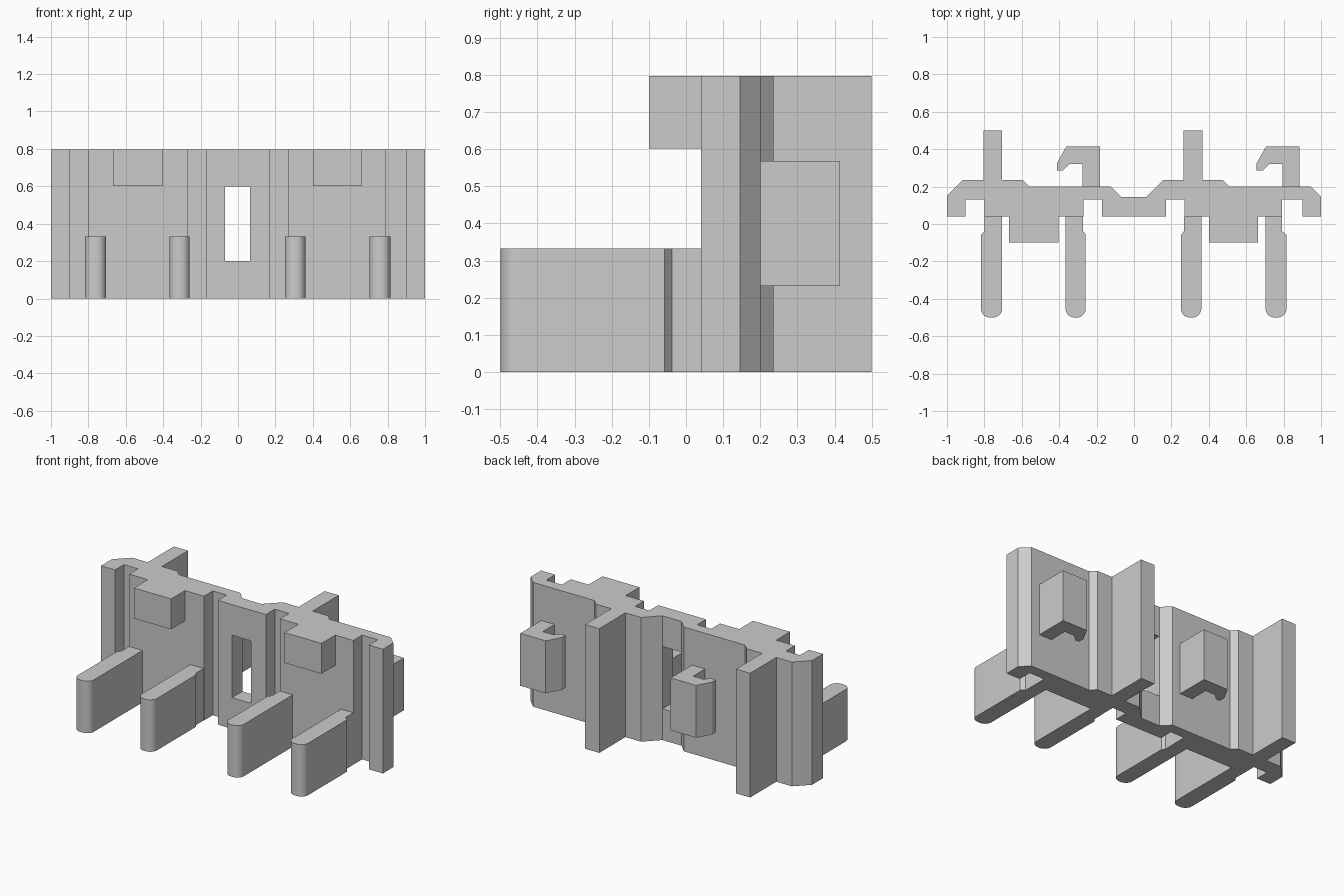
import bpy, bmesh, math

cube = bpy.data.objects.get("Cube")
if cube:
    bpy.data.objects.remove(cube, do_unlink=True)

grey = bpy.data.materials.new("light grey")
grey.use_nodes = True
colour = (0.6, 0.6, 0.6, 1)
grey.diffuse_color = colour
grey.node_tree.nodes["Principled BSDF"].inputs["Base Color"].default_value = colour

HEIGHT = 0.797


def prism(name, outline, z0, z1):
    """Extrude a plan outline from z0 up to z1."""
    bm = bmesh.new()
    base = bm.faces.new([bm.verts.new((x, y, z0)) for x, y in outline])
    top = bmesh.ops.extrude_face_region(bm, geom=[base])["geom"]
    for v in top:
        if isinstance(v, bmesh.types.BMVert):
            v.co.z = z1
    bmesh.ops.recalc_face_normals(bm, faces=bm.faces)
    mesh = bpy.data.meshes.new(name)
    bm.to_mesh(mesh)
    bm.free()
    mesh.materials.append(grey)
    ob = bpy.data.objects.new(name, mesh)
    bpy.context.collection.objects.link(ob)
    return ob


def box(name, x0, x1, y0, y1, z0, z1):
    return prism(name, [(x0, y0), (x1, y0), (x1, y1), (x0, y1)], z0, z1)


# Wall plan: grooved front edge, then the back edge with its two fins
FRONT, GROOVE, BACK, RIDGE, FIN = 0.04, 0.13, 0.2, 0.235, 0.5
wall = [(-1, FRONT)]
for a, b in [(-0.9, -0.8), (-0.27, -0.17), (0.17, 0.27), (0.79, 0.9)]:
    wall += [(a, FRONT), (a, GROOVE), (b, GROOVE), (b, FRONT)]
wall += [(1, FRONT), (1, 0.145), (0.945, BACK)]
wall += [(0.51, BACK), (0.475, RIDGE), (0.365, RIDGE), (0.365, FIN),
         (0.265, FIN), (0.265, RIDGE), (0.155, RIDGE), (0.065, 0.145)]
wall += [(-0.07, 0.145), (-0.125, BACK), (-0.56, BACK), (-0.595, RIDGE),
         (-0.705, RIDGE), (-0.705, FIN), (-0.805, FIN), (-0.805, RIDGE),
         (-0.915, RIDGE), (-1, 0.15)]
plate = prism("wall", wall, 0, HEIGHT)

# Window through the middle of the wall
cutter = box("window_cutter", -0.07, 0.065, -0.1, 0.3, 0.2, 0.6)
cutter.hide_render = True
cutter.hide_viewport = True
cutter.display_type = 'WIRE'
cut = plate.modifiers.new("window", 'BOOLEAN')
cut.operation = 'DIFFERENCE'
cut.solver = 'EXACT'
cut.object = cutter

# Blocks at the top of the front
for side, x0, x1 in [("right", -0.668, -0.405), ("left", 0.4, 0.662)]:
    box(side + "_front_block", x0, x1, -0.1, FRONT, 0.602, HEIGHT)


# Round-ended prongs, narrowed beside the groove
def prong(name, inner, outer, notch):
    s = 1 if outer > inner else -1
    r = 0.048
    pts = [(inner, FRONT), (notch, FRONT), (notch, -0.038), (outer, -0.058)]
    for cx, start in [(outer - s * r, 0), (inner + s * r, 90)]:
        for i in range(9):
            t = math.radians(start + i * 90 / 8)
            pts.append((cx + s * r * math.cos(t), -0.5 + r - r * math.sin(t)))
    ob = prism(name, pts, 0, 0.333)
    bpy.ops.object.select_all(action='DESELECT')
    ob.select_set(True)
    bpy.context.view_layer.objects.active = ob
    bpy.ops.object.shade_smooth_by_angle(angle=math.radians(25))


prong("outer_right_prong", -0.705, -0.818, -0.8)
prong("inner_right_prong", -0.366, -0.258, -0.272)
prong("inner_left_prong", 0.36, 0.251, 0.268)
prong("outer_left_prong", 0.703, 0.815, 0.79)

# Hooks on the back
hook = [(0, BACK), (0, 0.415), (-0.18, 0.415), (-0.23, 0.325), (-0.23, 0.285),
        (-0.2, 0.285), (-0.163, 0.32), (-0.093, 0.32), (-0.093, BACK)]
for side, x in [("right", -0.182), ("left", 0.886)]:
    prism(side + "_hook", [(x + px, py) for px, py in hook], 0.232, 0.568)
